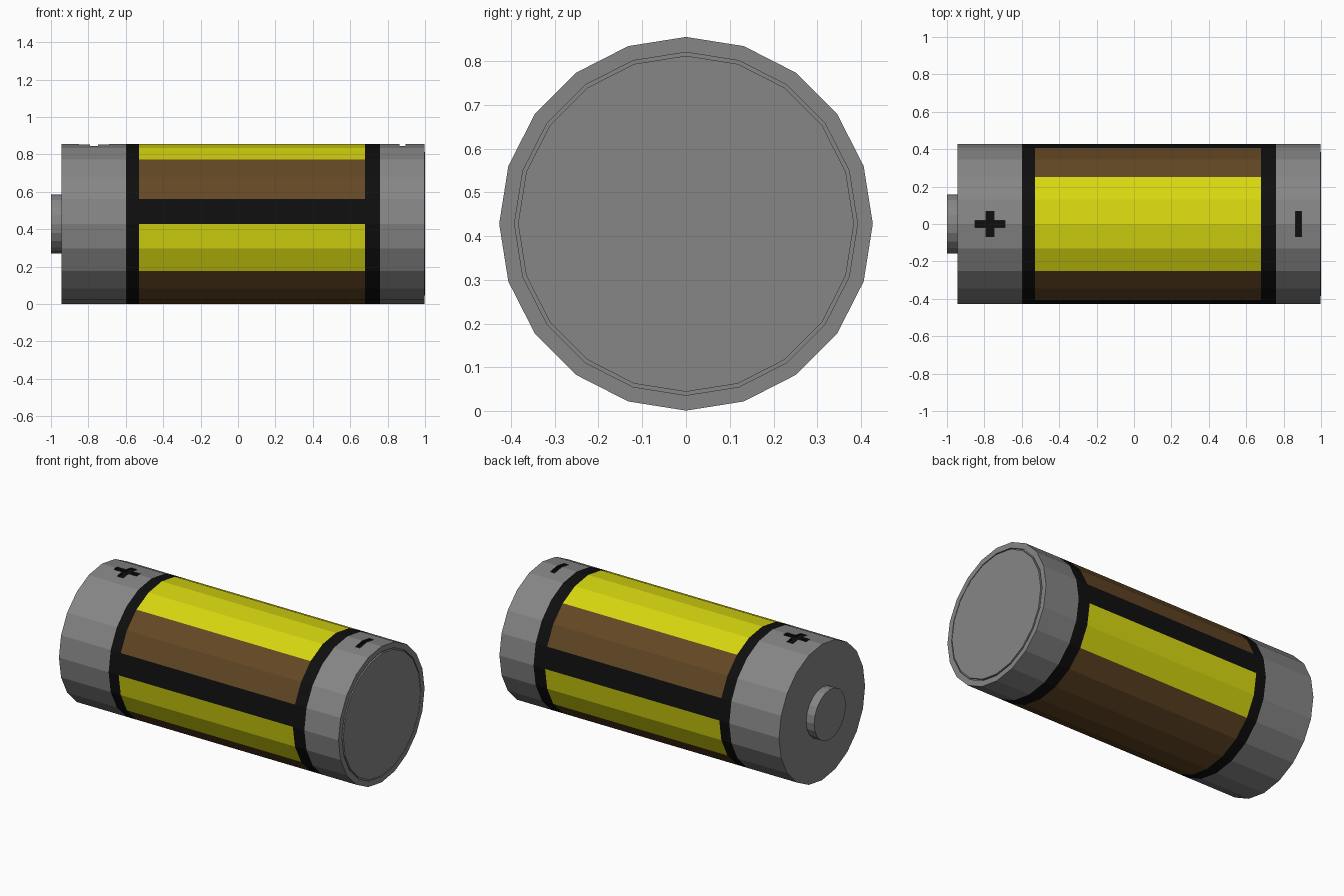
import bpy
import bmesh
from math import sin, cos, pi

if "Cube" in bpy.data.objects:
    bpy.data.objects.remove(bpy.data.objects["Cube"])

SIDES, R, ZC = 20, 0.427, 0.428


def material(name, rgb):
    m = bpy.data.materials.new(name)
    m.diffuse_color = (*rgb, 1)
    m.use_nodes = True
    m.node_tree.nodes["Principled BSDF"].inputs["Base Color"].default_value = m.diffuse_color
    return m


GREY = material("metal_grey", (0.237, 0.237, 0.237))
BLACK = material("black", (0.0045, 0.0045, 0.0045))
YELLOW = material("yellow", (0.68, 0.68, 0.005))
BROWN = material("brown", (0.124, 0.064, 0.018))
MATS = [GREY, BLACK, YELLOW, BROWN]


def make_object(name, bm, mats):
    bmesh.ops.recalc_face_normals(bm, faces=bm.faces[:])
    me = bpy.data.meshes.new(name)
    bm.to_mesh(me)
    bm.free()
    for m in mats:
        me.materials.append(m)
    ob = bpy.data.objects.new(name, me)
    bpy.context.collection.objects.link(ob)
    return ob


def lathe(name, profile, colour=lambda ring, side: 0):
    """Closed solid turned about the x axis from (x, radius) pairs."""
    bm = bmesh.new()
    rings = [[bm.verts.new((x, r * sin(2 * pi * i / SIDES), ZC + r * cos(2 * pi * i / SIDES)))
              for i in range(SIDES)] for x, r in profile]
    for k, (a, b) in enumerate(zip(rings, rings[1:])):
        for i in range(SIDES):
            j = (i + 1) % SIDES
            bm.faces.new((a[i], a[j], b[j], b[i])).material_index = colour(k, i)
    bm.faces.new(rings[0])
    bm.faces.new(rings[-1])
    return make_object(name, bm, MATS)


def label_colour(ring, side):
    """Grey ends, black bands, striped label (mirrored left and right)."""
    if ring == 0 or ring >= 4:
        return 0
    if ring in (1, 3):
        return 1
    s = min(side, SIDES - 1 - side)          # steps down from the top
    return (2, 2, 3, 3, 1, 2, 2, 3, 3, 3)[s]


# Case with label, ending in a thin groove around the negative plate
case = lathe("case", [(x, R) for x in (-0.945, -0.6, -0.53, 0.68, 0.76, 0.997)]
             + [(0.997, 0.392), (0.987, 0.392), (0.987, 0.384), (1.0, 0.384)], label_colour)

# Positive terminal
lathe("positive_terminal", [(-1.0, 0.157), (-0.94, 0.157)])


def engrave(name, outline):
    """Cut a flat-bottomed black sign into the top of the case."""
    bm = bmesh.new()
    base = bm.faces.new([bm.verts.new((x, y, 0.836)) for x, y in outline])
    out = bmesh.ops.extrude_face_region(bm, geom=[base])
    bmesh.ops.translate(bm, vec=(0, 0, 0.1),
                        verts=[v for v in out["geom"] if isinstance(v, bmesh.types.BMVert)])
    cutter = make_object(name, bm, [BLACK])
    cutter.hide_render = True
    mod = case.modifiers.new(name, 'BOOLEAN')
    mod.operation = 'DIFFERENCE'
    mod.solver = 'EXACT'
    mod.material_mode = 'TRANSFER'
    mod.object = cutter
    bpy.context.view_layer.objects.active = case
    bpy.ops.object.modifier_apply(modifier=name)
    bpy.data.objects.remove(cutter)


# Plus sign: one quarter's corners turned four times
w, h = 0.022, 0.08
plus = []
for c, s in ((1, 0), (0, 1), (-1, 0), (0, -1)):
    for x, y in ((h, -w), (h, w), (w, w)):
        plus.append((-0.77 + c * x - s * y, (s * x + c * y) * 0.87))
engrave("plus_cutter", plus)

# Minus sign
engrave("minus_cutter", [(0.864, -0.069), (0.895, -0.069), (0.895, 0.069), (0.864, 0.069)])
